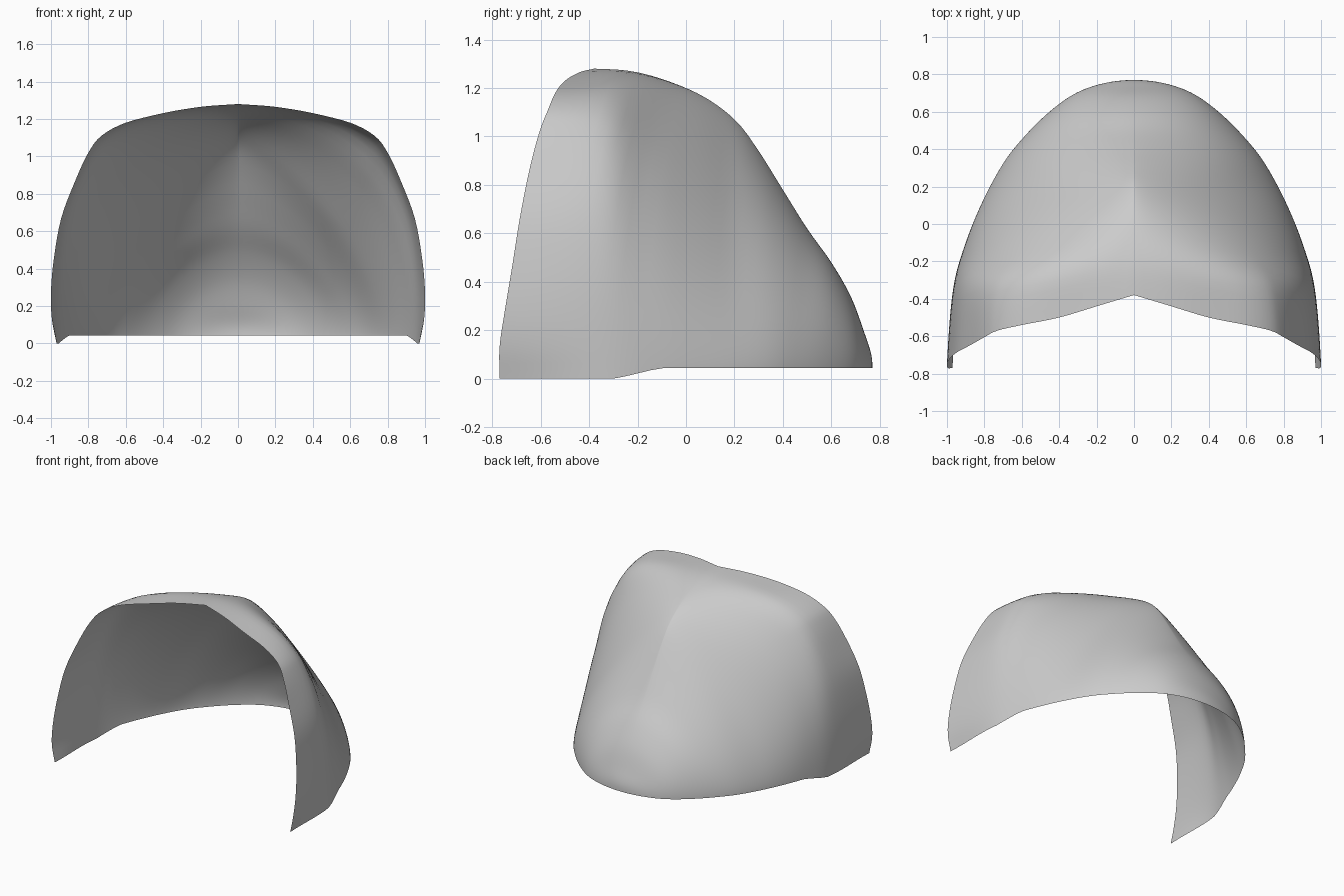
import bpy, bmesh, math

cube = bpy.data.objects.get("Cube")
if cube:
    bpy.data.objects.remove(cube, do_unlink=True)

BACK = 0.77      # rearmost y, where the shell closes to a point
COLS, ROWS = 44, 48

# Open front rim from crown to lower corner (x, y, z)
RIM = [(0, -.38, 1.28), (.2, -.44, 1.265), (.4, -.5, 1.23), (.6, -.54, 1.18),
       (.73, -.57, 1.11), (.8, -.605, 1.02), (.87, -.645, .87), (.945, -.685, .67),
       (.985, -.72, .45), (1, -.75, .27), (.995, -.77, .13), (.97, -.77, 0)]
# Half width and crown height along the depth (y, value)
WIDTH = [(-.77, 1), (-.45, .98), (-.28, .955), (-.1, .9), (.03, .85), (.2, .77),
         (.36, .675), (.48, .575), (.61, .44), (.705, .3), (.755, .15), (.77, 0)]
HEIGHT = [(-.77, 1.28), (-.38, 1.28), (-.2, 1.265), (0, 1.2), (.12, 1.135), (.22, 1.05),
          (.3, .94), (.4, .78), (.5, .62), (.6, .48), (.68, .34), (.74, .18), (.77, .05)]
# Arch roundness at the crown and at the sides (y, exponent)
CROWN = [(-.77, 3), (-.34, 2.9), (-.2, 2.3), (-.04, 1.8), (.1, 1.45), (.2, 1.27),
         (.3, 1.3), (.46, 1.5), (.6, 1.8), (.77, 2)]
SIDES = [(-.77, 3), (-.34, 2.9), (-.2, 2.3), (0, 1.8), (.2, 1.6), (.45, 1.7), (.77, 2)]


def spline(keys, x):
    """Smooth curve through (x, value) keys."""
    def slope(k):
        a, b = keys[max(k - 1, 0)], keys[min(k + 1, len(keys) - 1)]
        return (b[1] - a[1]) / (b[0] - a[0])
    i = 0
    while i < len(keys) - 2 and x > keys[i + 1][0]:
        i += 1
    (x0, v0), (x1, v1) = keys[i], keys[i + 1]
    h = x1 - x0
    t = min(max((x - x0) / h, 0), 1)
    return (v0 * (1 + 2 * t) * (1 - t) ** 2 + v1 * t * t * (3 - 2 * t)
            + h * slope(i) * t * (1 - t) ** 2 - h * slope(i + 1) * t * t * (1 - t))


def by_root(keys):
    """Re-key by root of the distance to the back, so the end rounds off."""
    return sorted((math.sqrt(max(BACK - y, 0)), v) for y, v in keys)


width_keys, height_keys = by_root(WIDTH), by_root(HEIGHT)


def sizes(y):
    r = math.sqrt(max(BACK - y, 0))
    return spline(width_keys, r), spline(height_keys, r)


def clamp(t):
    return min(max(t, 0), 1)


def shell_point(col, row):
    s = col / COLS * (len(RIM) - 1)
    rx, ry, rz = (spline([(k, p[axis]) for k, p in enumerate(RIM)], s) for axis in range(3))
    f = 1 - (1 - row / ROWS) ** 2
    y = ry + (BACK - ry) * f
    # Boxy rim arch blends into a narrower-topped arch further back
    w0, h0 = sizes(ry)
    ax, az = max(rx / w0, 0), max(rz / h0, 0)
    angle = math.atan2(az ** 1.5, ax ** 1.5)
    cos, sin = clamp(math.cos(angle)), clamp(math.sin(angle))
    b = clamp(f / .35)
    b = b * b * (3 - 2 * b)
    ax += (cos ** (2 / spline(CROWN, y)) - ax) * b
    az += (sin ** (2 / spline(SIDES, y)) - az) * b
    w, h = sizes(y)
    floor = .043 * clamp((y + .29) / .18)
    return (max(w * ax, 0) if col else 0, y, floor + (h - floor) * az)


# Shell half
bm = bmesh.new()
grid = [[bm.verts.new(shell_point(c, r)) for c in range(COLS + 1)] for r in range(ROWS + 1)]
for r in range(ROWS):
    for c in range(COLS):
        bm.faces.new((grid[r][c], grid[r][c + 1], grid[r + 1][c + 1], grid[r + 1][c]))
bmesh.ops.remove_doubles(bm, verts=bm.verts, dist=.0005)
bmesh.ops.recalc_face_normals(bm, faces=bm.faces)
if sum(f.normal.z * f.calc_area() for f in bm.faces) < 0:
    bmesh.ops.reverse_faces(bm, faces=bm.faces)
mesh = bpy.data.meshes.new("curved_shell")
bm.to_mesh(mesh)
bm.free()
shell = bpy.data.objects.new("curved_shell", mesh)
bpy.context.collection.objects.link(shell)

# Other half by mirroring
mirror = shell.modifiers.new("Mirror", "MIRROR")
mirror.use_axis[0] = True
mirror.use_clip = True

# Plain grey finish
grey = bpy.data.materials.new("light_grey")
grey.use_nodes = True
colour = (.6, .6, .6, 1)
grey.diffuse_color = colour
grey.node_tree.nodes["Principled BSDF"].inputs["Base Color"].default_value = colour
mesh.materials.append(grey)
mesh.polygons.foreach_set("use_smooth", [True] * len(mesh.polygons))
